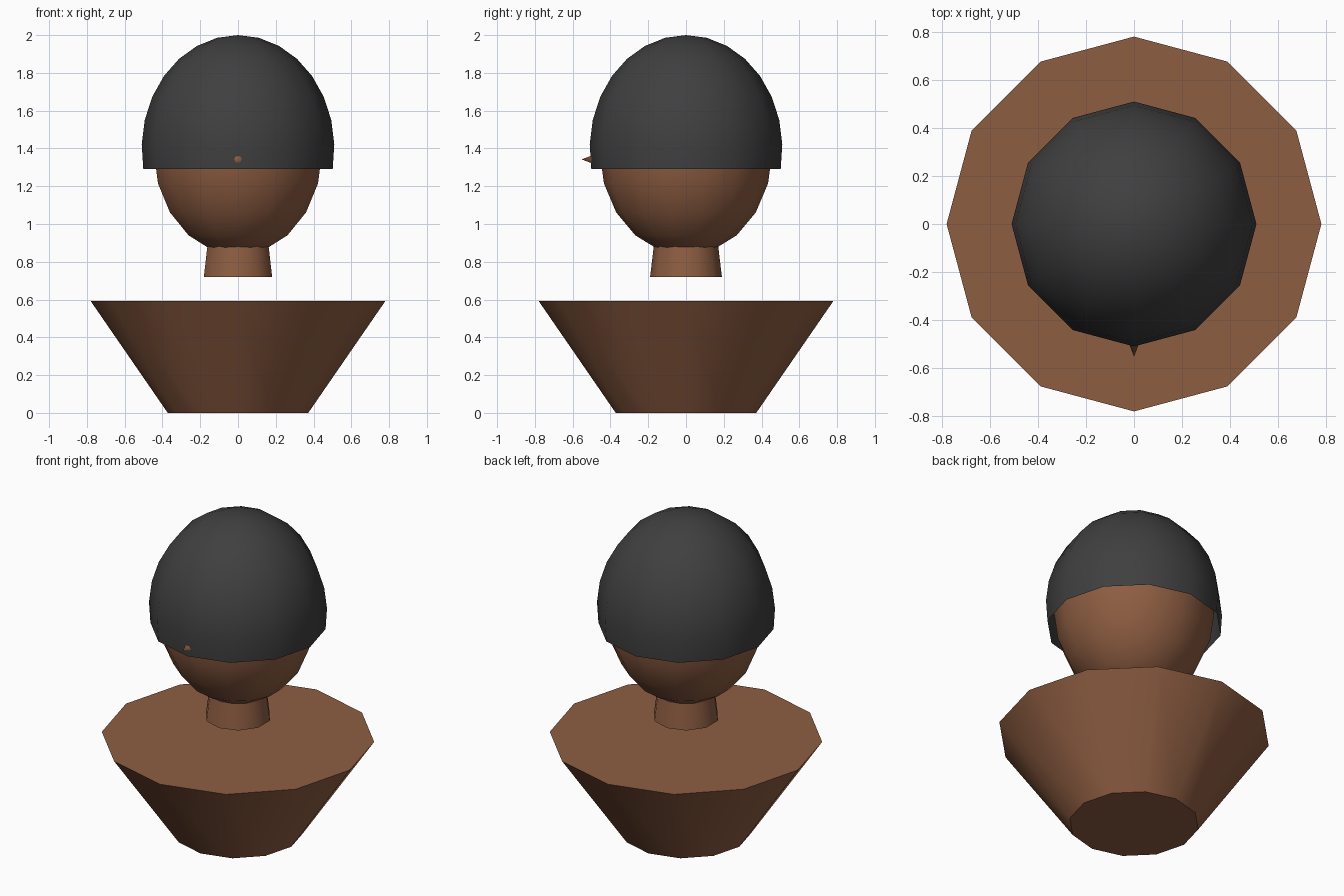
import bpy, bmesh, math

if "Cube" in bpy.data.objects:
    bpy.data.objects.remove(bpy.data.objects["Cube"])


def material(name, rgb):
    m = bpy.data.materials.new(name)
    m.diffuse_color = (*rgb, 1.0)
    m.use_nodes = True
    m.node_tree.nodes["Principled BSDF"].inputs["Base Color"].default_value = m.diffuse_color
    return m


skin = material("brown skin", (0.27, 0.11, 0.054))
dark = material("charcoal hair", (0.05, 0.05, 0.05))


def finish(obj, name, mat, angle=45):
    obj.name = name
    obj.data.materials.clear()
    obj.data.materials.append(mat)
    bpy.ops.object.select_all(action='DESELECT')
    obj.select_set(True)
    bpy.context.view_layer.objects.active = obj
    bpy.ops.object.shade_smooth_by_angle(angle=math.radians(angle))
    return obj


def cone(name, sides, r_low, r_high, z_low, z_high):
    bpy.ops.mesh.primitive_cone_add(vertices=sides, radius1=r_low, radius2=r_high,
                                    depth=z_high - z_low,
                                    location=(0, 0, (z_low + z_high) / 2))
    return finish(bpy.context.object, name, skin)


# Torso and the neck floating above it
cone("torso", 12, 0.372, 0.78, 0.0, 0.592)
cone("neck", 10, 0.19, 0.16, 0.72, 0.97)

# Egg-shaped head
bpy.ops.mesh.primitive_uv_sphere_add(segments=14, ring_count=10, radius=1,
                                     location=(0, 0, 1.385))
head = bpy.context.object
head.scale = (0.457, 0.457, 0.55)
finish(head, "head", skin)

# Hair: open dome that reaches slightly below its equator
SIDES, RINGS, SWEEP = 12, 8, math.radians(100.5)
R, RZ, ZC = 0.51, 0.60, 1.40
bm = bmesh.new()
top = bm.verts.new((0, 0, ZC + RZ))
rings = []
for i in range(1, RINGS + 1):
    a = SWEEP * i / RINGS
    rings.append([bm.verts.new((R * math.sin(a) * math.cos(2 * math.pi * k / SIDES),
                                R * math.sin(a) * math.sin(2 * math.pi * k / SIDES),
                                ZC + RZ * math.cos(a))) for k in range(SIDES)])
for k in range(SIDES):
    n = (k + 1) % SIDES
    bm.faces.new((top, rings[0][k], rings[0][n]))
    for up, low in zip(rings, rings[1:]):
        bm.faces.new((up[k], low[k], low[n], up[n]))
mesh = bpy.data.meshes.new("hair")
bm.to_mesh(mesh)
bm.free()
hair = bpy.data.objects.new("hair", mesh)
bpy.context.collection.objects.link(hair)
finish(hair, "hair", dark)

# Nose: small cone poking out through the hair
bpy.ops.mesh.primitive_cone_add(vertices=8, radius1=0.05, radius2=0, depth=0.13,
                                location=(0, -0.487, 1.342),
                                rotation=(math.radians(90), 0, 0))
finish(bpy.context.object, "nose", skin)
